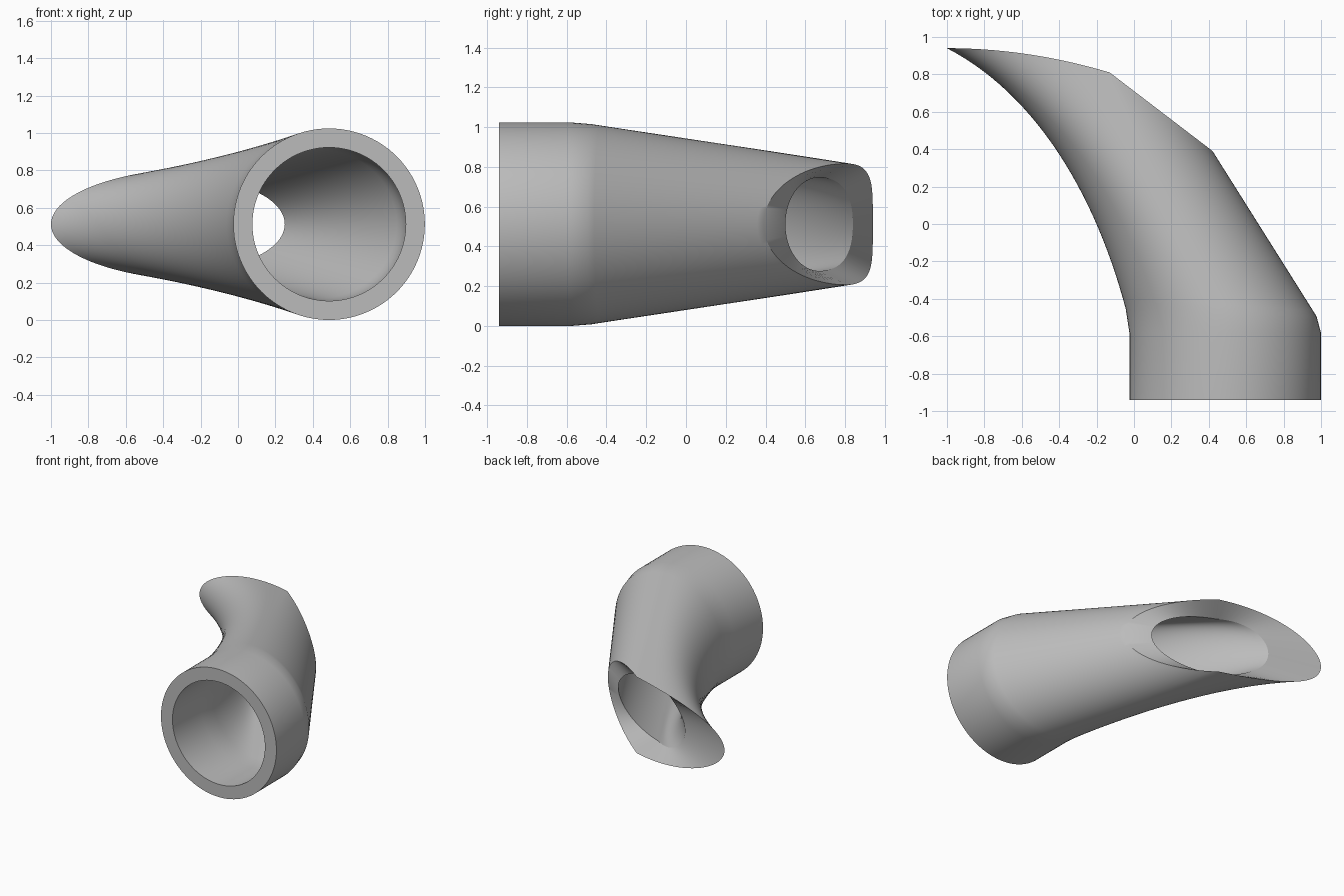
import bpy, bmesh, math
from mathutils import Vector

cube = bpy.data.objects.get("Cube")
if cube:
    bpy.data.objects.remove(cube, do_unlink=True)

SIDES, STEPS = 96, 28
CX, CZ = 0.487, 0.512          # axis of the round socket
FRONT, NECK = -0.94, -0.53     # socket start, and where the taper begins


def circle(radius, y):
    """Ring of the round socket."""
    angles = [math.tau * i / SIDES for i in range(SIDES)]
    return [Vector((CX + radius * math.cos(a), y, CZ + radius * math.sin(a))) for a in angles]


def mouth(corner, right, tip, height, bulge):
    """Slanted mouth: flat on the right half, drawn out into a tongue on the left."""
    ring = []
    for i in range(SIDES):
        a = math.tau * i / SIDES
        c = math.cos(a)
        u = abs(c)
        end = right if c > 0 else tip
        k = u if c > 0 else u + bulge * u * (1 - u)
        x = corner[0] + (end[0] - corner[0]) * u
        y = corner[1] + (end[1] - corner[1]) * k
        ring.append(Vector((x, y, CZ + height * math.sin(a))))
    return ring


def loft(start, end, bend1, bend2):
    """Rings between two loops: straight on the right, bowed on the left."""
    rings = []
    for s in range(STEPS + 1):
        t = 0.04 + 0.96 * s / STEPS
        ring = []
        for i, (p, q) in enumerate(zip(start, end)):
            w = max(0, -math.cos(math.tau * i / SIDES))
            c1 = p.lerp(q, 1 / 3) + Vector(bend1) * w
            c2 = p.lerp(q, 2 / 3) + Vector(bend2) * w
            m = 1 - t
            ring.append(p * m**3 + c1 * 3 * m * m * t + c2 * 3 * m * t * t + q * t**3)
        rings.append(ring)
    return rings


def wall(radius, end, bend1, bend2):
    """Socket plus tapered, curved run up to the mouth."""
    return ([circle(radius, FRONT), circle(radius, NECK - 0.05)]
            + loft(circle(radius, NECK), end, bend1, bend2))


# Outer skin and bore
outer = wall(0.512, mouth((-0.13, 0.81), (0.42, 0.39), (-1, 0.94), 0.305, 1),
             (0.173, 0.14, 0), (0.177, 0.23, 0))
bore = wall(0.41, mouth((-0.22, 0.67), (0.25, 0.5), (-0.58, 0.84), 0.235, 0.4),
            (0.1, 0.13, 0), (0.1, 0.13, 0))

# Join both skins through the mouth rim and the front ring
bm = bmesh.new()
loops = [[bm.verts.new(p) for p in ring] for ring in outer + bore[::-1]]
for k, a in enumerate(loops):
    b = loops[(k + 1) % len(loops)]
    for i in range(SIDES):
        j = (i + 1) % SIDES
        bm.faces.new((a[i], a[j], b[j], b[i]))
bmesh.ops.recalc_face_normals(bm, faces=bm.faces)
mesh = bpy.data.meshes.new("curved_spout")
bm.to_mesh(mesh)
bm.free()

spout = bpy.data.objects.new("curved_spout", mesh)
bpy.context.collection.objects.link(spout)

grey = bpy.data.materials.new("plain_grey")
grey.use_nodes = True
colour = (0.5, 0.5, 0.5, 1)
grey.diffuse_color = colour
grey.node_tree.nodes["Principled BSDF"].inputs["Base Color"].default_value = colour
mesh.materials.append(grey)

bpy.ops.object.select_all(action="DESELECT")
spout.select_set(True)
bpy.context.view_layer.objects.active = spout
bpy.ops.object.shade_smooth_by_angle(angle=math.radians(28))
